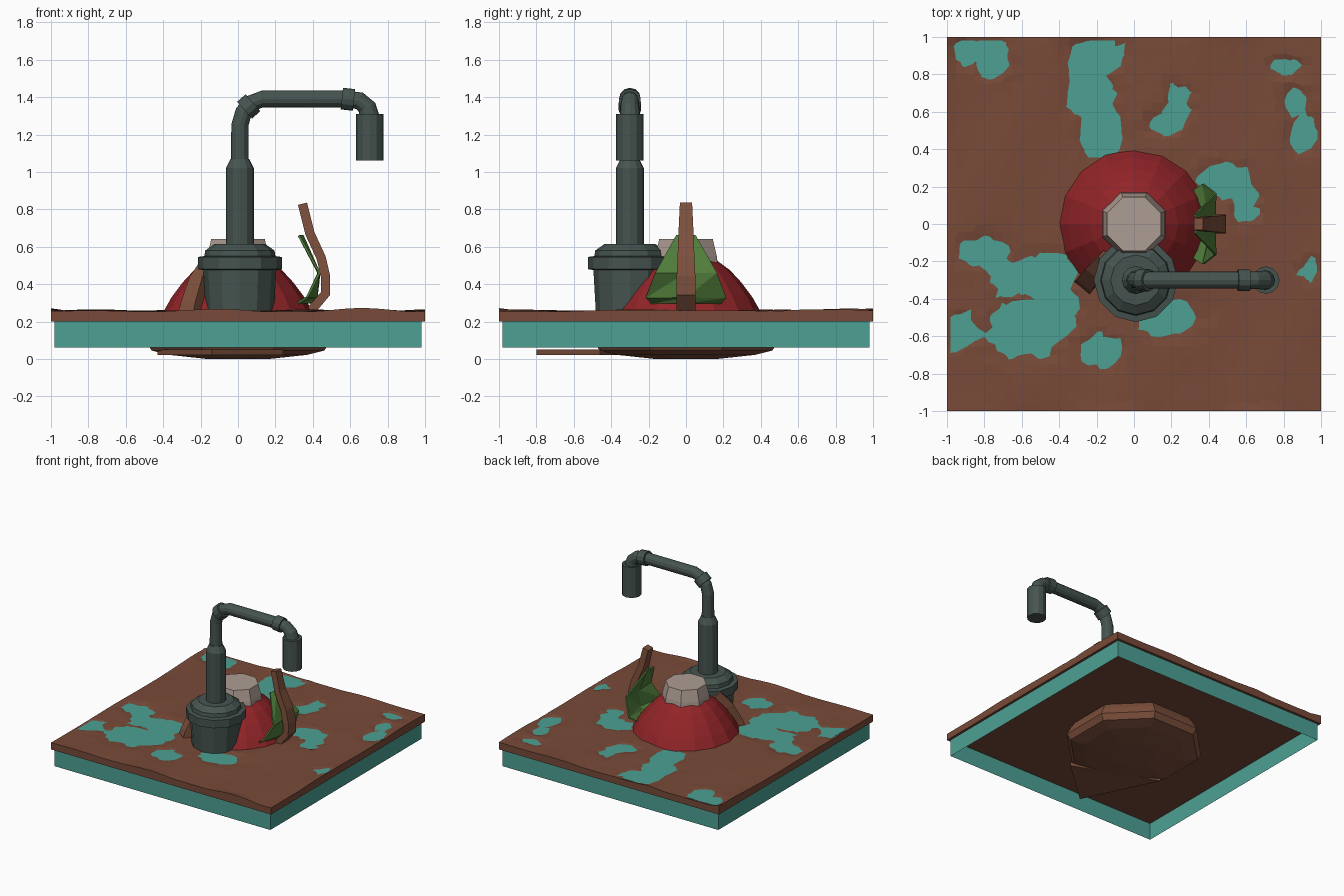
import bpy, bmesh, math, random
from mathutils import Vector

if "Cube" in bpy.data.objects:
    bpy.data.objects.remove(bpy.data.objects["Cube"])

random.seed(4)


def material(name, rgb):
    m = bpy.data.materials.new(name)
    lin = [((c / 255 + 0.055) / 1.055) ** 2.4 for c in rgb]
    m.diffuse_color = (*lin, 1)
    m.use_nodes = True
    m.node_tree.nodes["Principled BSDF"].inputs["Base Color"].default_value = m.diffuse_color
    return m


DIRT = material("brown dirt", (120, 74, 56))
BARK = material("brown bark", (126, 80, 60))
WATER = material("teal water", (76, 160, 148))
RED = material("red bulb", (146, 36, 40))
CAP = material("pale cap", (174, 157, 147))
GREEN = material("green leaf", (80, 124, 58))
METAL = material("dark metal", (70, 84, 80))


def build(name, verts, faces, mat):
    me = bpy.data.meshes.new(name)
    me.from_pydata([tuple(v) for v in verts], [], faces)
    bm = bmesh.new()
    bm.from_mesh(me)
    bmesh.ops.recalc_face_normals(bm, faces=bm.faces)
    bm.to_mesh(me)
    bm.free()
    me.materials.append(mat)
    ob = bpy.data.objects.new(name, me)
    bpy.context.collection.objects.link(ob)
    return ob


def loft(name, rings, mat):
    """Skin a list of equal-sized rings and cap both ends."""
    n = len(rings[0])
    verts = [v for r in rings for v in r]
    faces = [(i * n + j, i * n + (j + 1) % n, (i + 1) * n + (j + 1) % n, (i + 1) * n + j)
             for i in range(len(rings) - 1) for j in range(n)]
    faces += [tuple(range(n)), tuple(range(len(verts) - n, len(verts)))]
    return build(name, verts, faces, mat)


def sweep(name, path, n, mat, y=0.0, turn=0.0):
    """Round tube along (x, z, radius) points in a plane of constant y."""
    rings = []
    for i, (x, z, r) in enumerate(path):
        a, b = path[max(i - 1, 0)], path[min(i + 1, len(path) - 1)]
        t = Vector((b[0] - a[0], 0, b[1] - a[1])).normalized()
        side = Vector((t.z, 0, -t.x))
        ring = []
        for k in range(n):
            ang = 2 * math.pi * k / n + turn
            ring.append(Vector((x, y, z)) + side * r * math.cos(ang)
                        + Vector((0, 1, 0)) * r * math.sin(ang))
        rings.append(ring)
    return loft(name, rings, mat)


def beam(name, path, widths, thick, side, mat):
    """Rectangular strip along 3D points, wide in the side direction."""
    pts = [Vector(p) for p in path]
    side = Vector(side).normalized()
    rings = []
    for i, p in enumerate(pts):
        t = (pts[min(i + 1, len(pts) - 1)] - pts[max(i - 1, 0)]).normalized()
        out = t.cross(side).normalized() * thick / 2
        s = side * widths[i] / 2
        rings.append([p - s - out, p + s - out, p + s + out, p - s + out])
    return loft(name, rings, mat)


# Water: open-bottomed box whose top shows through dips in the dirt
LEVEL = 0.252
c = [(-.98, -.98), (.98, -.98), (.98, .98), (-.98, .98)]
build("water", [(x, y, .06) for x, y in c] + [(x, y, LEVEL) for x, y in c],
      [(4, 5, 6, 7)] + [(i, (i + 1) % 4, (i + 1) % 4 + 4, i + 4) for i in range(4)], WATER)

# Dirt: wavy sheet that dips below the water in puddles (x, y, rx, ry)
PUDDLES = [(-.2, .9, .17, .1), (-.23, .72, .13, .14), (-.18, .5, .11, .16),
           (-.75, .9, .09, .11), (-.89, .93, .07, .07), (.24, .65, .06, .1),
           (.18, .53, .09, .06), (.91, .47, .08, .1), (.82, .84, .07, .05),
           (.87, .66, .06, .07), (.47, .23, .14, .1), (.6, .1, .06, .1),
           (-.46, -.27, .16, .13), (-.8, -.15, .14, .08), (-.58, -.56, .2, .17),
           (-.92, -.57, .08, .1), (-.4, -.45, .1, .16), (-.65, -.3, .13, .08),
           (-.18, -.68, .1, .09), (.18, -.5, .17, .1), (.95, -.24, .04, .06)]
N = 40


def dirt_height(x, y):
    d = min(math.hypot((x - px) / rx, (y - py) / ry) for px, py, rx, ry in PUDDLES)
    d += random.uniform(-.22, .22)
    wave = .0035 * (math.sin(7 * x + 3 * y) + math.sin(5 * y - 9 * x))
    h = max(-.01, min(.006, (d - 1) * .02))
    if d > 1.3:
        h = max(.003, h + wave * min(1, (d - 1.3) * 2))
    if max(abs(x), abs(y)) > .98:
        h = max(.002, h + wave)
    return LEVEL + h


verts = []
for j in range(N + 1):
    for i in range(N + 1):
        x, y = -1 + 2 * i / N, -1 + 2 * j / N
        if 0 < i < N:
            x += random.uniform(-.012, .012)
        if 0 < j < N:
            y += random.uniform(-.012, .012)
        verts.append((x, y, dirt_height(x, y)))
W = N + 1
faces = [(j * W + i, j * W + i + 1, (j + 1) * W + i + 1, (j + 1) * W + i)
         for j in range(N) for i in range(N)]
rim = ([i for i in range(N)] + [j * W + N for j in range(N)]
       + [N * W + i for i in range(N, 0, -1)] + [j * W for j in range(N, 0, -1)])
base = len(verts)
verts += [(verts[k][0], verts[k][1], .2) for k in rim]
L = len(rim)
faces += [(rim[k], rim[(k + 1) % L], base + (k + 1) % L, base + k) for k in range(L)]
faces.append(tuple(range(base, base + L)))
build("dirt", verts, faces, DIRT)

# Root dish under the dirt, with one long root tip
sweep("root_dish", [(0, 0, .18), (0, .022, .40), (0, .045, .50), (0, .09, .53),
                    (0, .15, .50), (0, .21, .46)], 8, BARK, turn=math.pi / 8)
tip = [(.24, -.46), (-.14, -.80), (-.43, -.2)]
loft("root_tip", [[(x, y, .022) for x, y in tip], [(x, y, .05) for x, y in tip]], BARK)

# Bulb and its pale cap
sweep("bulb", [(0, .16, .40), (0, .25, .40), (0, .33, .355), (0, .41, .295),
               (0, .475, .235), (0, .53, .16)], 16, RED)
sweep("bulb_cap", [(0, .50, .185), (0, .55, .178), (0, .64, .155)], 8, CAP, turn=math.pi / 8)

# Curved leaf rib on the right, and a short one hugging the bulb
beam("leaf_rib", [(.34, 0, .18), (.40, 0, .27), (.468, 0, .35), (.468, 0, .44),
                  (.445, 0, .54), (.385, 0, .67), (.345, 0, .83)],
     [.10, .10, .10, .10, .09, .08, .065], .05, (0, 1, 0), BARK)
beam("short_rib", [(-.27, -.33, .2), (-.25, -.31, .29), (-.21, -.25, .42), (-.15, -.18, .52)],
     [.11, .10, .09, .07], .06, (.77, -.64, 0), BARK)

# Folded green leaf: rows of (outer x, half width, middle x, z)
rows = [(.32, .185, .40, .30), (.37, .215, .42, .33), (.435, .165, .43, .46), (.325, .05, .345, .66)]
verts, faces = [], []
for ox, hw, mx, z in rows:
    verts += [(ox, -hw, z), (mx, 0, z), (ox, hw, z)]
for r in range(len(rows) - 1):
    for k in (0, 1):
        a = r * 3 + k
        faces += [(a, a + 1, a + 4), (a, a + 4, a + 3)]
leaf = build("leaf", verts, faces, GREEN)
mod = leaf.modifiers.new("thickness", 'SOLIDIFY')
mod.thickness = .012
mod.offset = 0

# Pump: base, column, bent pipe, collars and outlet
Y = -.3
sweep("pump_base", [(.01, .2, .18), (.01, .30, .185), (.01, .475, .195), (.01, .48, .225),
                    (.01, .545, .225), (.01, .55, .19), (.01, .58, .185), (.01, .615, .135)],
      12, METAL, Y)
sweep("pump_column", [(.01, .58, .075), (.01, 1.02, .075), (.01, 1.07, .05)], 12, METAL, Y)
sweep("pump_pipe", [(.01, 1.05, .047), (.01, 1.25, .046), (.03, 1.32, .045), (.065, 1.365, .045),
                    (.13, 1.39, .045), (.58, 1.39, .045), (.65, 1.38, .047),
                    (.69, 1.345, .05), (.705, 1.28, .055)], 12, METAL, Y)
sweep("bend_collar", [(.035, 1.33, .06), (.08, 1.37, .06)], 12, METAL, Y)
sweep("pipe_collar", [(.555, 1.392, .058), (.62, 1.385, .058)], 12, METAL, Y)
sweep("pump_outlet", [(.705, 1.06, .073), (.705, 1.31, .073)], 12, METAL, Y)
